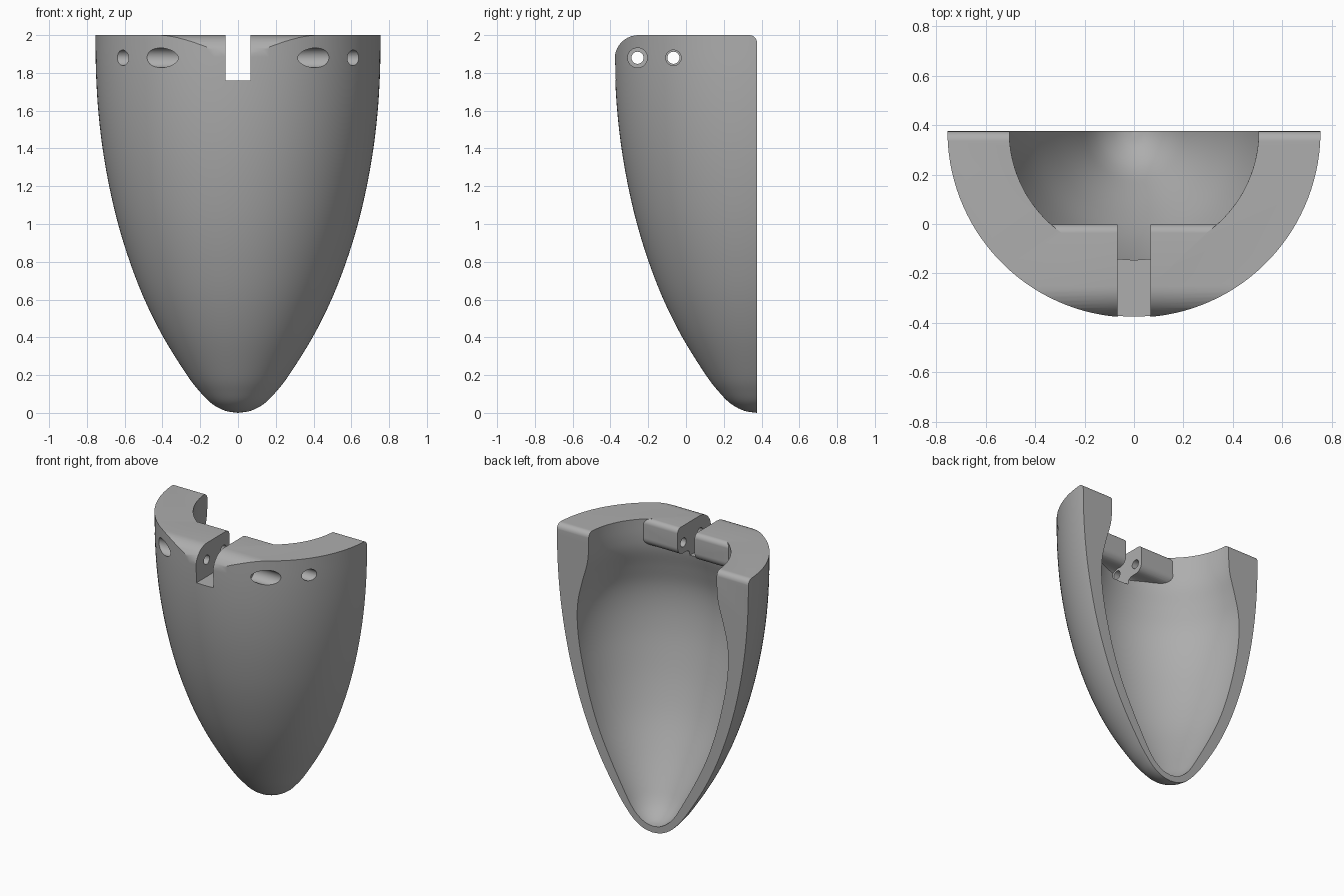
import bpy, bmesh, math
from mathutils import Vector, Matrix

old = bpy.data.objects.get("Cube")
if old:
    bpy.data.objects.remove(old)

AXIS_Y = 0.377   # the shell is turned about a vertical line on its flat back
TOP = 2.0

grey = bpy.data.materials.new("plain grey")
grey.use_nodes = True
colour = (0.42, 0.42, 0.42, 1)
grey.diffuse_color = colour
grey.node_tree.nodes["Principled BSDF"].inputs["Base Color"].default_value = colour


def finish(name, bm):
    bmesh.ops.recalc_face_normals(bm, faces=bm.faces)
    mesh = bpy.data.meshes.new(name)
    bm.to_mesh(mesh)
    bm.free()
    mesh.materials.append(grey)
    ob = bpy.data.objects.new(name, mesh)
    bpy.context.collection.objects.link(ob)
    return ob


def smooth_path(points, steps=5):
    """Catmull-Rom curve through (radius, height) points."""
    p = [Vector(q) for q in points]
    p = [2 * p[0] - p[1]] + p + [2 * p[-1] - p[-2]]
    out = []
    for a, b, c, d in zip(p, p[1:], p[2:], p[3:]):
        for i in range(steps):
            t = i / steps
            out.append(0.5 * (2 * b + (c - a) * t + (2 * a - 5 * b + 4 * c - d) * t * t
                              + (3 * b - a - 3 * c + d) * t ** 3))
    return out + [p[-2]]


def turned(name, points, segments=128):
    """Closed solid of revolution, starting at the pole and capped on top."""
    bm = bmesh.new()
    path = smooth_path(points)
    pole = bm.verts.new((0, AXIS_Y, path[0].y))
    rings = []
    for r, z in path[1:]:
        rings.append([bm.verts.new((r * math.cos(a), AXIS_Y + r * math.sin(a), z))
                      for a in (math.tau * (k + 0.5) / segments for k in range(segments))])
    for k in range(segments):
        n = (k + 1) % segments
        bm.faces.new((pole, rings[0][n], rings[0][k]))
        for lo, hi in zip(rings, rings[1:]):
            bm.faces.new((lo[k], lo[n], hi[n], hi[k]))
    bm.faces.new(rings[-1])
    return finish(name, bm)


def arc(cy, cz, r, start, end, n=10):
    return [(cy + r * math.cos(math.radians(start + (end - start) * i / n)),
             cz + r * math.sin(math.radians(start + (end - start) * i / n)))
            for i in range(n + 1)]


def side_prism(name, outline, half_width):
    """Extrude a (y, z) outline across x."""
    bm = bmesh.new()
    face = bm.faces.new([bm.verts.new((-half_width, y, z)) for y, z in outline])
    ext = bmesh.ops.extrude_face_region(bm, geom=[face])
    moved = [v for v in ext["geom"] if isinstance(v, bmesh.types.BMVert)]
    bmesh.ops.translate(bm, verts=moved, vec=(2 * half_width, 0, 0))
    return finish(name, bm)


def cross_bore(y, z, radius, x0, x1):
    bm = bmesh.new()
    place = Matrix.Translation(((x0 + x1) / 2, y, z)) @ Matrix.Rotation(math.pi / 2, 4, 'Y')
    bmesh.ops.create_cone(bm, cap_ends=True, segments=40, radius1=radius, radius2=radius,
                          depth=x1 - x0, matrix=place)
    return finish("bore_cutter", bm)


def combine(target, tool, operation):
    mod = target.modifiers.new(operation, 'BOOLEAN')
    mod.operation = operation
    mod.solver = 'EXACT'
    mod.object = tool
    bpy.context.view_layer.objects.active = target
    bpy.ops.object.modifier_apply(modifier=mod.name)
    bpy.data.objects.remove(tool)


# Outer shell and hollow
shell = turned("half_shell", [
    (0, 0), (0.07, 0.012), (0.14, 0.05), (0.2, 0.11), (0.27, 0.2), (0.395, 0.4),
    (0.495, 0.6), (0.573, 0.8), (0.635, 1), (0.682, 1.2), (0.717, 1.4),
    (0.74, 1.6), (0.752, 1.8), (0.755, 2), (0.755, 2.1)])
hollow = turned("hollow_cutter", [
    (0, 0.045), (0.06, 0.057), (0.12, 0.095), (0.17, 0.15), (0.225, 0.24), (0.33, 0.43),
    (0.425, 0.63), (0.495, 0.83), (0.547, 1.03), (0.58, 1.2), (0.595, 1.36),
    (0.588, 1.5), (0.555, 1.64), (0.518, 1.77), (0.506, 1.87), (0.505, 2), (0.505, 2.2)])

# Hinge block left standing inside the hollow, with a rounded lip
block = side_prism("hinge_block", (
    [(-0.6, 2.3), (-0.6, 1.72), (-0.165, 1.72)]
    + arc(-0.09, 1.74, 0.065, 180, 90)
    + arc(-0.06, 1.865, 0.06, -90, 0)
    + arc(-0.035, TOP - 0.035, 0.035, 0, 90)[:-1]
    + [(-0.035, TOP), (-0.035, 2.3)]), 0.9)
combine(hollow, block, 'DIFFERENCE')
combine(shell, hollow, 'DIFFERENCE')

# Flat back, flat top and rounded top edges
envelope = side_prism("side_envelope", (
    [(-0.6, -0.3), (AXIS_Y, -0.3)]
    + arc(AXIS_Y - 0.04, TOP - 0.04, 0.04, 0, 90)
    + arc(-0.25, TOP - 0.126, 0.126, 90, 180)
    + [(-0.377, 1.8), (-0.6, 1.7)]), 1.0)
combine(shell, envelope, 'INTERSECT')

# Centre slot
slot = side_prism("slot_cutter", [(-0.8, 1.76), (0.1, 1.76), (0.1, 2.4), (-0.8, 2.4)], 0.067)
combine(shell, slot, 'DIFFERENCE')

# Pin holes, each widened towards the outside
for y, wide in ((-0.255, 0.052), (-0.065, 0.041)):
    combine(shell, cross_bore(y, 1.88, 0.032, -1, 1), 'DIFFERENCE')
    for x0, x1 in ((-1.1, -0.27), (0.27, 1.1)):
        combine(shell, cross_bore(y, 1.88, wide, x0, x1), 'DIFFERENCE')

# Smooth shading with sharp rims
bpy.ops.object.select_all(action='DESELECT')
shell.select_set(True)
bpy.context.view_layer.objects.active = shell
bpy.ops.object.shade_smooth_by_angle(angle=math.radians(30))

# Centre the model and stand it on the ground
corners = [v.co.copy() for v in shell.data.vertices]
mid_y = (min(c.y for c in corners) + max(c.y for c in corners)) / 2
low = min(c.z for c in corners)
shell.data.transform(Matrix.Translation((0, -mid_y, -low)))
